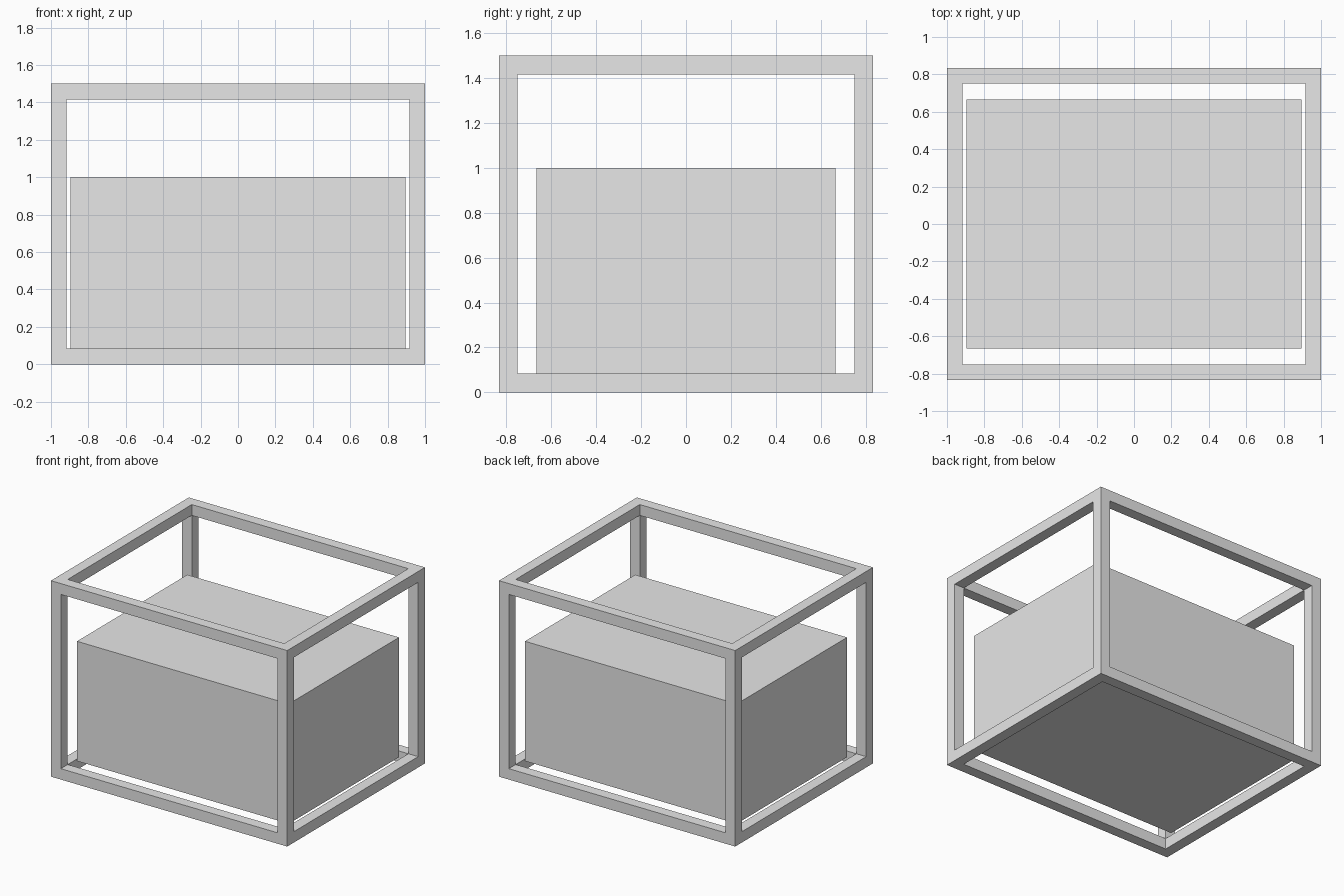
import bpy
import bmesh
from mathutils import Matrix, Vector

BAR = 1 / 12  # thickness of the frame bars

default_cube = bpy.data.objects.get("Cube")
if default_cube:
    bpy.data.objects.remove(default_cube, do_unlink=True)

grey = bpy.data.materials.new("light_grey")
grey.use_nodes = True
grey.diffuse_color = (0.8, 0.8, 0.8, 1)
grey.node_tree.nodes["Principled BSDF"].inputs["Base Color"].default_value = grey.diffuse_color


def new_box(size, bottom):
    """Box mesh centred on x and y, standing at the given height."""
    bm = bmesh.new()
    place = Matrix.Translation((0, 0, bottom + size[2] / 2)) @ Matrix.Diagonal((*size, 1))
    bmesh.ops.create_cube(bm, size=1, matrix=place)
    return bm


def finish(bm, name):
    bmesh.ops.recalc_face_normals(bm, faces=bm.faces)
    mesh = bpy.data.meshes.new(name)
    bm.to_mesh(mesh)
    bm.free()
    mesh.materials.append(grey)
    bpy.context.collection.objects.link(bpy.data.objects.new(name, mesh))


# Open frame: inset every side, push the panels in by one bar, remove them
bm = new_box((2, 5 / 3, 1.5), 0)
panels = list(bm.faces)
bmesh.ops.inset_individual(bm, faces=panels, thickness=BAR, use_even_offset=True)
directions = [Vector(f.normal) for f in panels]
pushed = bmesh.ops.extrude_discrete_faces(bm, faces=panels)["faces"]
for face, direction in zip(pushed, directions):
    bmesh.ops.translate(bm, verts=face.verts, vec=-direction * BAR)
bmesh.ops.delete(bm, geom=pushed, context="FACES")
bmesh.ops.remove_doubles(bm, verts=bm.verts, dist=0.001)
finish(bm, "outer_frame")

# Solid block level with the top of the lower rails
finish(new_box((1.793, 4 / 3, 1 - BAR), BAR), "inner_block")
